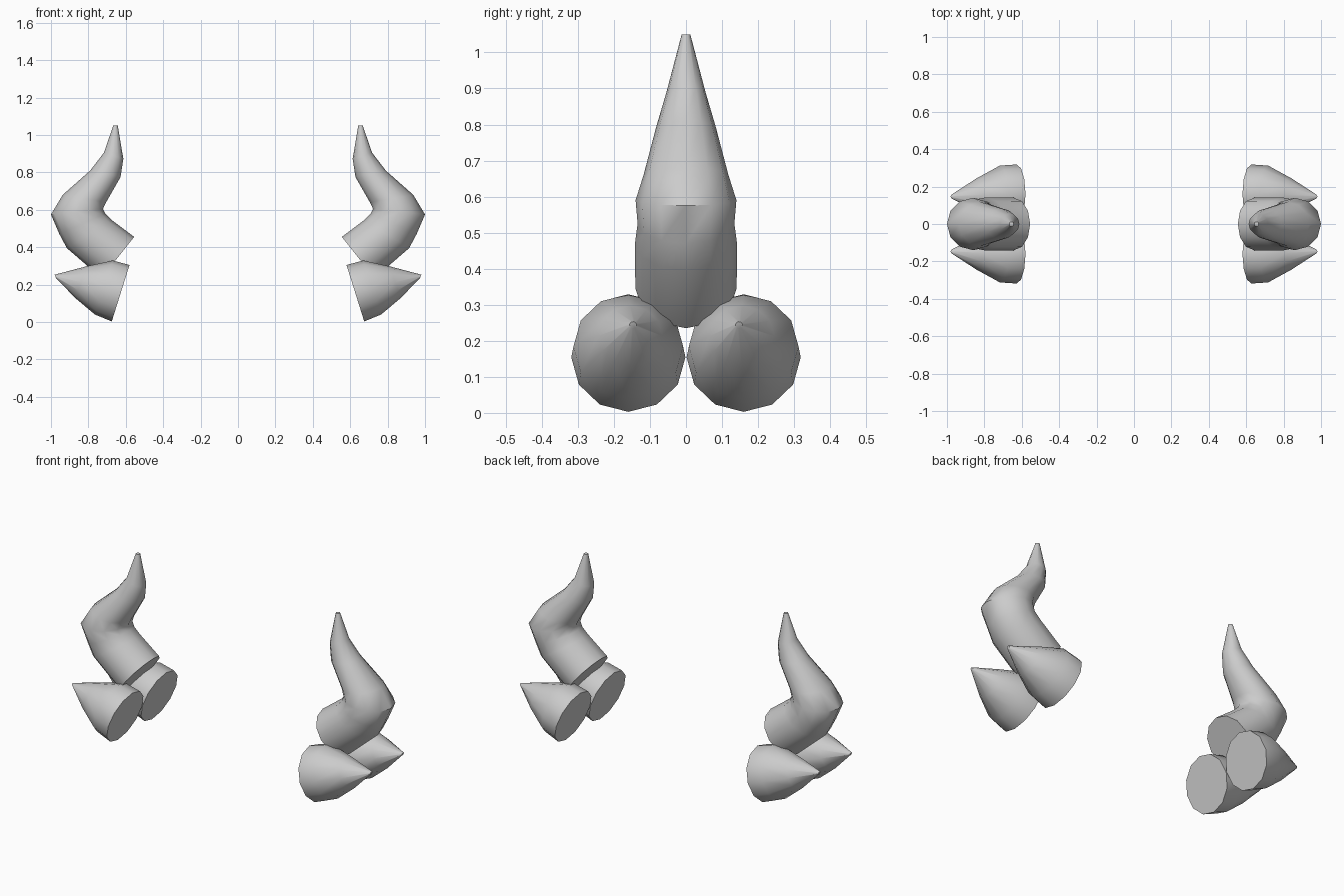
import bpy, bmesh
from math import cos, sin, pi, radians
from mathutils import Vector

if "Cube" in bpy.data.objects:
    bpy.data.objects.remove(bpy.data.objects["Cube"])

SIDES = 12


def loft(name, rings, side):
    """Skin round rings; each is (outer x, z, inner x, z, centre y)."""
    bm = bmesh.new()
    loops = []
    for ox, oz, ix, iz, cy in rings:
        a, b = Vector((ox, cy, oz)), Vector((ix, cy, iz))
        mid, half = (a + b) / 2, (a - b) / 2
        wide = Vector((0, half.length, 0))
        loop = []
        for i in range(SIDES):
            t = 2 * pi * i / SIDES
            p = mid + half * cos(t) + wide * sin(t)
            loop.append(bm.verts.new((p.x * side, p.y, p.z)))
        loops.append(loop)
    for lo, hi in zip(loops, loops[1:]):
        for i in range(SIDES):
            j = (i + 1) % SIDES
            bm.faces.new((lo[i], lo[j], hi[j], hi[i]))
    bm.faces.new(loops[0])
    bm.faces.new(loops[-1])
    bmesh.ops.recalc_face_normals(bm, faces=bm.faces)
    mesh = bpy.data.meshes.new(name)
    bm.to_mesh(mesh)
    bm.free()
    obj = bpy.data.objects.new(name, mesh)
    bpy.context.collection.objects.link(obj)
    bpy.ops.object.select_all(action='DESELECT')
    obj.select_set(True)
    bpy.context.view_layer.objects.active = obj
    bpy.ops.object.shade_smooth_by_angle(angle=radians(50))


# Curved horn, base to tip
horn = [
    (0.73, 0.235, 0.555, 0.455, 0),
    (0.915, 0.395, 0.675, 0.545, 0),
    (0.955, 0.47, 0.71, 0.58, 0),
    (1.00, 0.575, 0.722, 0.605, 0),
    (0.937, 0.68, 0.705, 0.64, 0),
    (0.79, 0.81, 0.628, 0.775, 0),
    (0.717, 0.905, 0.613, 0.873, 0),
    (0.667, 1.05, 0.643, 1.05, 0),
]


# Short spike, base to tip, leaning slightly towards the horn
def spike(s):
    return [
        (0.58, 0.305, 0.675, 0.003, 0.16 * s),
        (0.67, 0.329, 0.765, 0.04, 0.16 * s),
        (0.81, 0.298, 0.87, 0.128, 0.155 * s),
        (0.98, 0.253, 0.973, 0.235, 0.147 * s),
    ]


for side, label in ((1, "right"), (-1, "left")):
    loft(f"horn_{label}", horn, side)
    loft(f"front_spike_{label}", spike(-1), side)
    loft(f"back_spike_{label}", spike(1), side)
